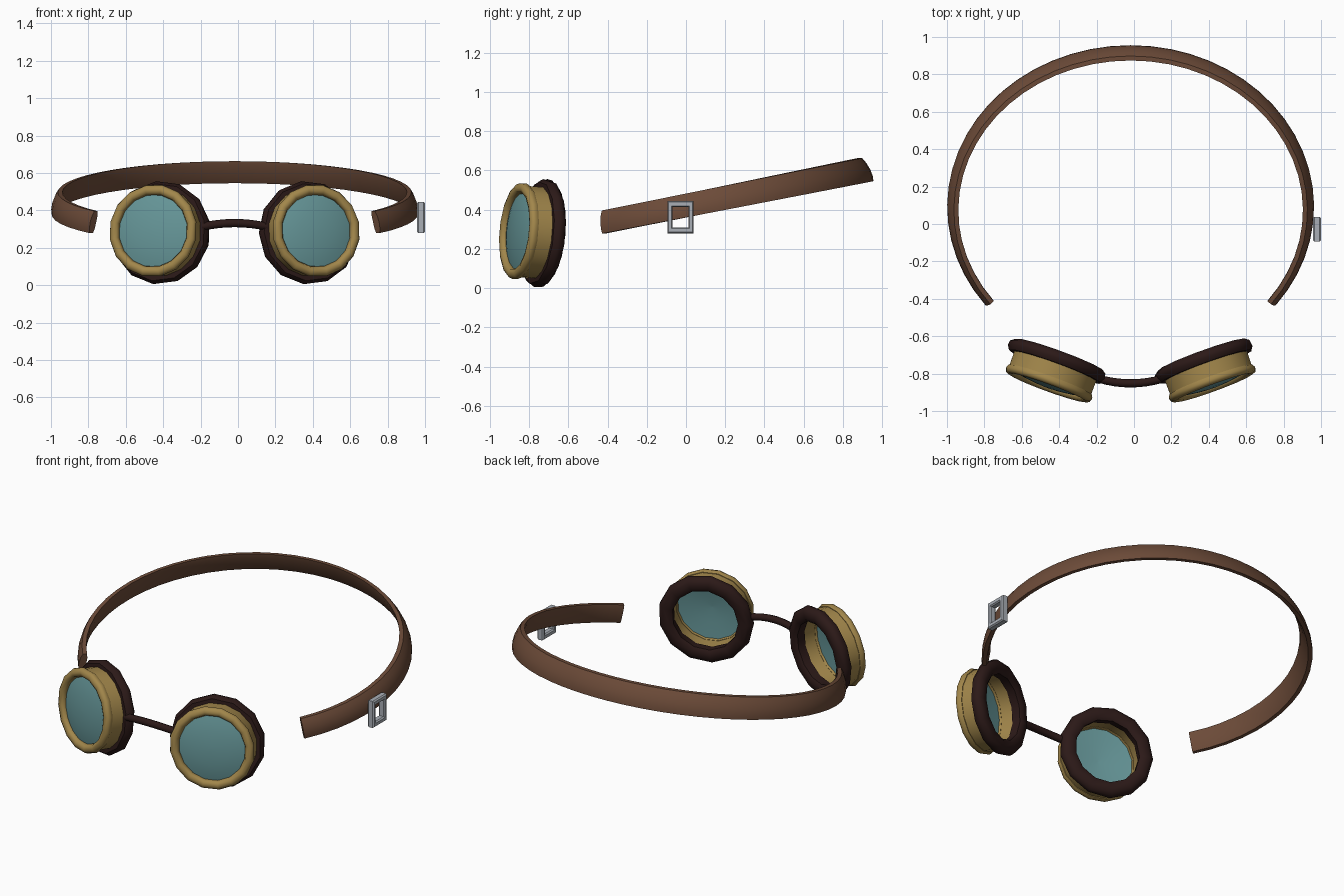
import bpy, bmesh, math
from mathutils import Vector, Matrix

if "Cube" in bpy.data.objects:
    bpy.data.objects.remove(bpy.data.objects["Cube"])

MID = -0.018  # symmetry plane (the buckle shifts the bounding box)


def material(name, rgb):
    m = bpy.data.materials.new(name)
    m.diffuse_color = (*rgb, 1)
    m.use_nodes = True
    m.node_tree.nodes["Principled BSDF"].inputs["Base Color"].default_value = m.diffuse_color
    return m


BRASS = material("brass", (0.36, 0.24, 0.07))
RUBBER = material("dark_rubber", (0.025, 0.01, 0.009))
GLASS = material("teal_glass", (0.13, 0.30, 0.31))
LEATHER = material("leather", (0.15, 0.07, 0.04))
STEEL = material("steel", (0.40, 0.43, 0.47))


def finish(name, bm, mat, angle=40, matrix=None):
    bmesh.ops.remove_doubles(bm, verts=bm.verts, dist=1e-5)
    bmesh.ops.recalc_face_normals(bm, faces=bm.faces)
    me = bpy.data.meshes.new(name)
    bm.to_mesh(me)
    bm.free()
    me.materials.append(mat)
    ob = bpy.data.objects.new(name, me)
    bpy.context.collection.objects.link(ob)
    if matrix:
        ob.matrix_world = matrix
    bpy.ops.object.select_all(action='DESELECT')
    ob.select_set(True)
    bpy.context.view_layer.objects.active = ob
    bpy.ops.object.shade_smooth_by_angle(angle=math.radians(angle))
    return ob


def skin(rings, cyclic=False, caps=True):
    """Bridge a list of equal closed loops of points."""
    bm = bmesh.new()
    loops = [[bm.verts.new(p) for p in r] for r in rings]
    n = len(loops[0])
    for a, b in zip(loops, loops[1:] + (loops[:1] if cyclic else [])):
        for i in range(n):
            j = (i + 1) % n
            bm.faces.new((a[i], a[j], b[j], b[i]))
    if caps and not cyclic:
        bm.faces.new(loops[0])
        bm.faces.new(loops[-1])
    return bm


def lathe(name, profile, sides, mat, matrix, angle=40):
    """Revolve a closed (radius, height) section around local z."""
    rings = []
    for k in range(sides):
        t = 2 * math.pi * (k + 0.5) / sides
        rings.append([(r * math.cos(t), r * math.sin(t), h) for r, h in profile])
    return finish(name, skin(rings, cyclic=True), mat, angle, matrix)


# eye cups, one per side, angled outward and slightly up
for side, s in (("left", -1), ("right", 1)):
    yaw, pitch = math.radians(20), math.radians(5)
    d = Vector((s * math.sin(yaw) * math.cos(pitch),
                -math.cos(yaw) * math.cos(pitch), math.sin(pitch)))
    M = Matrix.Translation((MID + s * 0.393, -0.733, 0.28)) @ d.to_track_quat('Z', 'Y').to_matrix().to_4x4()
    lathe(side + "_cushion", [(0.192, -0.022), (0.21, -0.036), (0.25, -0.036), (0.274, -0.018),
                              (0.278, 0.008), (0.262, 0.032), (0.2, 0.032)], 13, RUBBER, M, 50)
    lathe(side + "_housing", [(0.205, 0.0), (0.238, 0.0), (0.236, 0.115), (0.205, 0.115)], 16, BRASS, M)
    lathe(side + "_rim", [(0.194, 0.125), (0.203, 0.146), (0.222, 0.152), (0.242, 0.144),
                          (0.249, 0.126), (0.24, 0.108), (0.203, 0.106)], 16, BRASS, M, 50)
    # shallow domed lens
    rings = []
    for r, h in [(0.005, 0.138), (0.1, 0.131), (0.205, 0.116), (0.205, 0.122),
                 (0.16, 0.135), (0.1, 0.144), (0.05, 0.149), (0.005, 0.150)]:
        rings.append([(r * math.cos(k * math.pi / 12), r * math.sin(k * math.pi / 12), h) for k in range(24)])
    finish(side + "_lens", skin(rings), GLASS, 50, M)

# nose bridge
rings = []
for k in range(9):
    u = k / 4 - 1
    c = Vector((MID + 0.175 * u, -0.852 + 0.026 * u * u, 0.332 - 0.02 * u * u))
    rings.append([c + Vector((0, 0.022 * math.cos(a * math.pi / 4), 0.022 * math.sin(a * math.pi / 4)))
                  for a in range(8)])
finish("nose_bridge", skin(rings), RUBBER, 50)

# leather strap: rounded band swept round the head, rising to the back
section = [(0.012, -0.06), (0.021, -0.035), (0.025, 0), (0.021, 0.035), (0.012, 0.06),
           (-0.012, 0.06), (-0.018, 0.035), (-0.018, -0.035), (-0.012, -0.06)]
rings = []
STEPS = 40
for k in range(STEPS + 1):
    t = math.radians(-37.5 + (180 + 75) * k / STEPS)
    y = 0.085 + 0.83 * math.sin(t)
    c = Vector((MID + 0.95 * math.cos(t), y, 0.335 + 0.2 * (y + 0.43)))
    out = Vector((math.cos(t) / 0.95, math.sin(t) / 0.83, 0)).normalized()
    up = Vector((0, -0.2, 0.98)) - out * 0.28
    rings.append([c + out * n + up * v for n, v in section])
finish("strap", skin(rings), LEATHER, 45)

# buckle: rectangular frame on the right side of the strap
def rect(x, hy, hz):
    return [(x, -0.028 + a * hy, 0.362 + b * hz) for a, b in ((-1, -1), (1, -1), (1, 1), (-1, 1))]


rings = [rect(0.957, 0.060, 0.077), rect(0.965, 0.066, 0.083), rect(0.992, 0.066, 0.083),
         rect(1.0, 0.060, 0.077), rect(1.0, 0.046, 0.058), rect(0.992, 0.040, 0.052),
         rect(0.965, 0.040, 0.052), rect(0.957, 0.046, 0.058)]
finish("buckle", skin(rings, cyclic=True), STEEL, 30)
